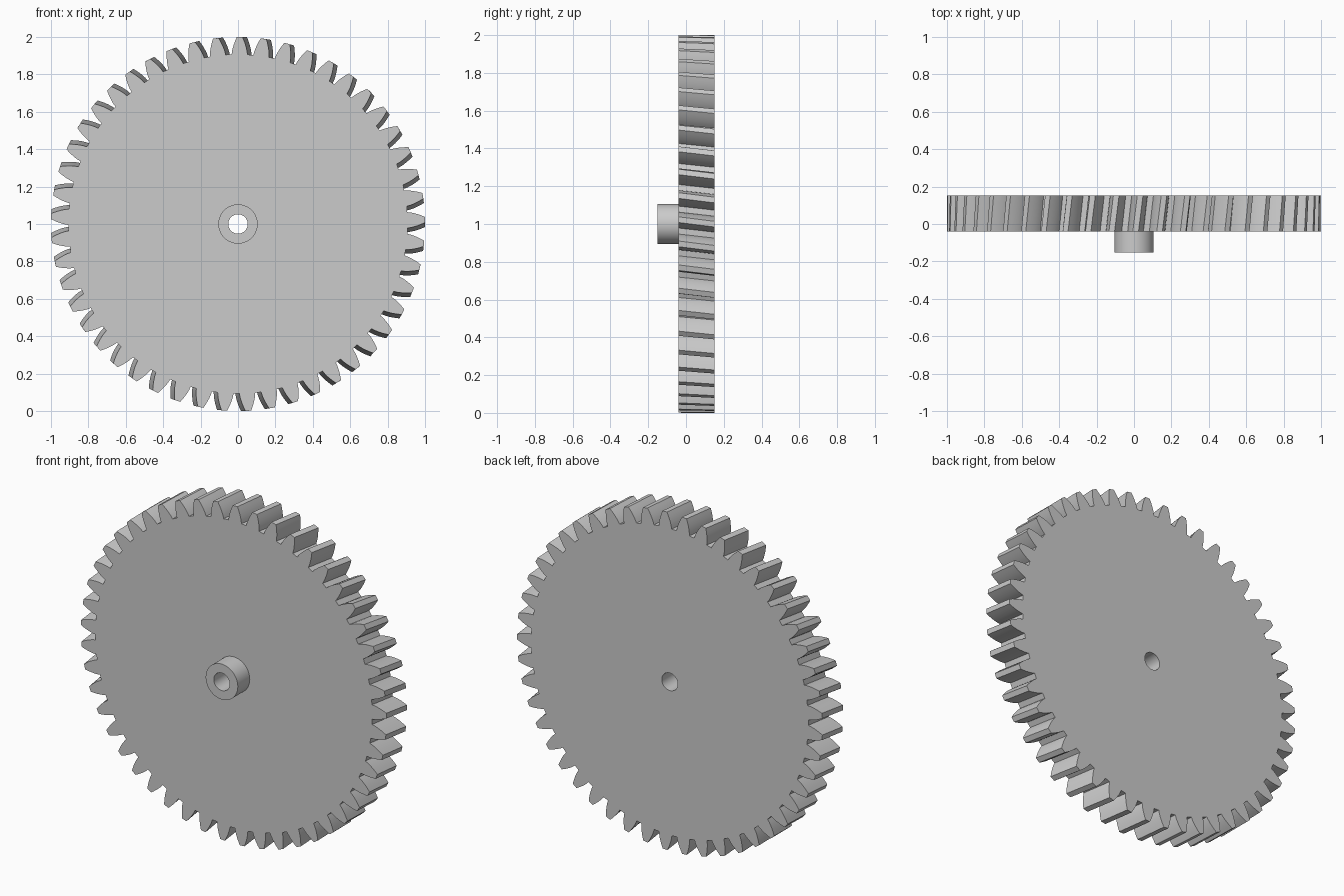
import bpy, bmesh
from math import sin, cos, tan, acos, pi, radians

if "Cube" in bpy.data.objects:
    bpy.data.objects.remove(bpy.data.objects["Cube"])

TEETH = 49
TIP, ROOT = 1.0, 0.907
PITCH = TIP * TEETH / (TEETH + 2)
BASE = PITCH * cos(radians(20))
Y_HUB, Y_FRONT, Y_BACK = -0.152, -0.04, 0.152
R_BORE, R_HUB = 0.052, 0.105
TWIST = 0.024        # clockwise turn of the back face against the front
PHASE = 0.009


def half_angle(r):
    """Half the tooth's angular width at radius r (involute flank)."""
    inv = lambda a: tan(a) - a
    return pi / (2 * TEETH) + inv(radians(20)) - inv(acos(min(1, BASE / r)))


def tooth_outline():
    """(angle, radius) pairs around the whole gear, clockwise from the top."""
    radii = [ROOT + (TIP - ROOT) * i / 5 for i in range(6)]
    one = [(-half_angle(r), r) for r in radii]
    one += [(half_angle(r), r) for r in reversed(radii)]
    return [(PHASE + 2 * pi * t / TEETH + a, r) for t in range(TEETH) for a, r in one]


def loft(name, rings):
    """Closed solid from a cycle of rings; each ring is (y, [(angle, radius)])."""
    bm = bmesh.new()
    vs = [[bm.verts.new((r * sin(a), y, 1 + r * cos(a))) for a, r in pts]
          for y, pts in rings]
    n = len(vs[0])
    for k, ring in enumerate(vs):
        nxt = vs[(k + 1) % len(vs)]
        for i in range(n):
            j = (i + 1) % n
            bm.faces.new((ring[i], ring[j], nxt[j], nxt[i]))
    bmesh.ops.recalc_face_normals(bm, faces=bm.faces[:])
    me = bpy.data.meshes.new(name)
    bm.to_mesh(me)
    bm.free()
    ob = bpy.data.objects.new(name, me)
    bpy.context.collection.objects.link(ob)
    bpy.context.view_layer.objects.active = ob
    bpy.ops.object.select_all(action='DESELECT')
    ob.select_set(True)
    bpy.ops.object.shade_smooth_by_angle(angle=radians(25))
    return ob


# Helical gear wheel with its bore
outline = tooth_outline()
bore = [(a, R_BORE) for a, r in outline]
STEPS = 4
rings = [(Y_FRONT, bore)]
for s in range(STEPS + 1):
    f = s / STEPS
    rings.append((Y_FRONT + (Y_BACK - Y_FRONT) * f,
                  [(a + TWIST * f, r) for a, r in outline]))
rings.append((Y_BACK, bore))
loft("gear_wheel", rings)

# Hub collar on the front
circle = lambda r: [(2 * pi * i / 96, r) for i in range(96)]
loft("hub", [(Y_FRONT, circle(R_BORE)), (Y_HUB, circle(R_BORE)),
             (Y_HUB, circle(R_HUB)), (Y_FRONT, circle(R_HUB))])
